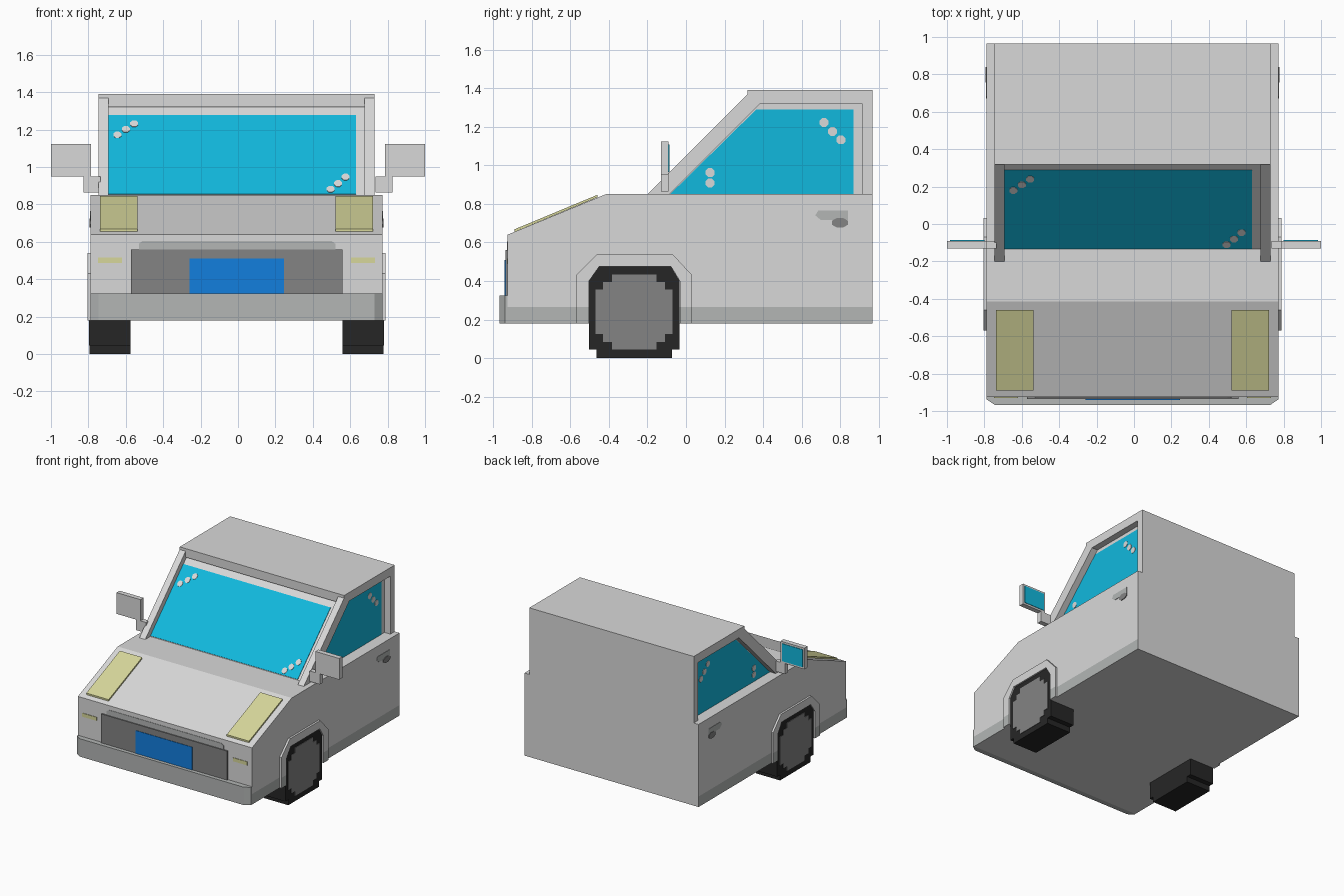
import bpy, bmesh, math

cube = bpy.data.objects.get("Cube")
if cube:
    bpy.data.objects.remove(cube, do_unlink=True)

CX = -0.008  # centre line of the bodywork


def material(name, rgb):
    lin = [c / 255 / 12.92 if c < 11 else ((c / 255 + 0.055) / 1.055) ** 2.4 for c in rgb]
    m = bpy.data.materials.new(name)
    m.use_nodes = True
    m.diffuse_color = (*lin, 1)
    m.node_tree.nodes["Principled BSDF"].inputs["Base Color"].default_value = (*lin, 1)
    return m


paint = material("light_grey_paint", (217, 217, 217))
trim = material("grey_trim", (179, 182, 181))
dark = material("dark_grey", (131, 131, 131))
glass = material("blue_glass", (17, 185, 222))
lamp = material("pale_yellow", (215, 215, 155))
blue = material("plate_blue", (18, 126, 222))
rubber = material("black_rubber", (38, 38, 38))


# Placements: profile (u, v) and depth w to model space
def side(u, v, w):
    return (w, u, v)


def front(u, v, w):
    return (u, -0.925 - w, v)


def level(u, v, w):
    return (u, v, w)


def windscreen(u, v, w):
    return (u, v - 0.985 - w * 0.707, v + w * 0.707)


def hood(u, v, w):
    return (u, v, 0.64 + (v + 0.925) * 0.416 + w)


def prism(name, polys, w0, w1, mat, place, low_trim=None):
    """Extrude one or more profiles from depth w0 to w1."""
    bm = bmesh.new()
    for pts in polys:
        a = [bm.verts.new(place(u, v, w0)) for u, v in pts]
        b = [bm.verts.new(place(u, v, w1)) for u, v in pts]
        bm.faces.new(a)
        bm.faces.new(b)
        for i in range(len(pts)):
            j = (i + 1) % len(pts)
            bm.faces.new((a[i], a[j], b[j], b[i]))
    bmesh.ops.recalc_face_normals(bm, faces=bm.faces[:])
    mesh = bpy.data.meshes.new(name)
    mesh.materials.append(mat)
    if low_trim:  # colour the lower part of the side faces
        mesh.materials.append(trim)
        bmesh.ops.bisect_plane(bm, geom=bm.verts[:] + bm.edges[:] + bm.faces[:],
                               plane_co=(0, 0, low_trim), plane_no=(0, 0, 1))
        bm.normal_update()
        for f in bm.faces:
            if abs(f.normal.x) > 0.9 and f.calc_center_median().z < low_trim:
                f.material_index = 1
    bm.to_mesh(mesh)
    bm.free()
    ob = bpy.data.objects.new(name, mesh)
    bpy.context.collection.objects.link(ob)
    return ob


def rect(u0, u1, v0, v1):
    return [(u0, v0), (u1, v0), (u1, v1), (u0, v1)]


def spot(u, v, ru, rv=None):
    rv = rv or ru
    return [(u + ru * math.cos((k + 0.5) * math.pi / 4),
             v + rv * math.sin((k + 0.5) * math.pi / 4)) for k in range(8)]


# Lower body with sloping hood
prism("lower_body", [[(-0.925, 0.18), (-0.925, 0.64), (-0.415, 0.85), (0.966, 0.85), (0.966, 0.18)]],
      CX - 0.781, CX + 0.781, paint, side, low_trim=0.265)

# Cabin core, roof and windscreen
prism("cabin", [[(-0.135, 0.85), (0.335, 1.32), (0.966, 1.32), (0.966, 0.85)]],
      CX - 0.685, CX + 0.685, paint, side)
prism("roof", [rect(0.318, 0.966, 1.32, 1.39)], CX - 0.685, CX + 0.685, paint, side)
prism("windscreen_glass", [rect(-0.692, 0.63, 0.853, 1.275)], 0, 0.004, glass, windscreen)
prism("windscreen_glints",
      [spot(x, z, 0.023, 0.018) for x, z in
       [(-0.645, 1.168), (-0.6, 1.198), (-0.555, 1.228), (0.495, 0.878), (0.535, 0.908), (0.575, 0.943)]],
      0, 0.007, paint, windscreen)

# Front face: bumper, grille, plate
prism("bumper", [[(CX - 0.781, -0.925), (CX - 0.781, -0.937), (CX - 0.737, -0.967),
                  (CX + 0.737, -0.967), (CX + 0.781, -0.937), (CX + 0.781, -0.925)]],
      0.18, 0.325, trim, level)
prism("grille", [rect(-0.573, 0.558, 0.325, 0.56)], 0, 0.011, dark, front)
prism("grille_top_band", [[(-0.53, 0.56), (0.52, 0.56), (0.52, 0.59), (0.5, 0.605), (-0.51, 0.605), (-0.53, 0.59)]],
      0, 0.003, trim, front)
prism("number_plate", [rect(-0.26, 0.245, 0.325, 0.51)], 0.011, 0.015, blue, front)

for s, label in ((1, "left"), (-1, "right")):
    def at(d):
        return CX + s * d

    # Lamps
    prism(label + "_headlight", [rect(at(0.53), at(0.73), -0.89, -0.46)], 0, 0.013, lamp, hood)
    prism(label + "_indicator", [rect(at(0.612), at(0.74), 0.488, 0.517)], 0, 0.004, lamp, front)

    # Window frame: sloping pillar, roof rail and rear post
    prism(label + "_window_frame",
          [[(-0.2, 0.85), (-0.085, 0.85), (0.385, 1.32), (0.911, 1.32), (0.911, 0.85),
            (0.966, 0.85), (0.966, 1.39), (0.318, 1.39), (0.318, 1.368)]],
          at(0.685), at(0.738), paint, side)

    # Side window
    prism(label + "_window_glass", [[(-0.08, 0.852), (0.365, 1.29), (0.868, 1.29), (0.868, 0.852)]],
          at(0.685), at(0.689), glass, side)
    prism(label + "_window_glints",
          [spot(y, z, 0.025) for y, z in
           [(0.715, 1.222), (0.76, 1.175), (0.803, 1.132), (0.125, 0.962), (0.125, 0.908)]],
          at(0.685), at(0.692), paint, side)

    # Door handle
    prism(label + "_handle", [[(0.67, 0.74), (0.685, 0.765), (0.84, 0.765), (0.84, 0.715), (0.7, 0.715)]],
          at(0.781), at(0.784), trim, side)
    prism(label + "_handle_recess", [spot(0.798, 0.702, 0.046, 0.026)],
          at(0.781), at(0.787), dark, side)

    # Wheel arch
    prism(label + "_wheel_arch",
          [[(-0.57, 0.18), (-0.57, 0.43), (-0.46, 0.54), (-0.07, 0.54), (0.032, 0.43), (0.032, 0.18),
            (-0.032, 0.18), (-0.032, 0.4), (-0.078, 0.475), (-0.45, 0.475), (-0.503, 0.4), (-0.503, 0.18)]],
          at(0.775), at(0.797), paint, side, low_trim=0.265)

    # Blocky wheel
    prism(label + "_tyre",
          [[(-0.465, 0), (-0.073, 0), (-0.073, 0.045), (-0.033, 0.045), (-0.033, 0.4), (-0.078, 0.475),
            (-0.45, 0.475), (-0.503, 0.4), (-0.503, 0.045), (-0.465, 0.045)]],
          at(0.568), at(0.785), rubber, side)
    quarter = [(0.2, 0.115), (0.16, 0.115), (0.16, 0.155), (0.115, 0.155), (0.115, 0.195)]
    hub = (quarter + [(-u, v) for u, v in reversed(quarter)]
           + [(-u, -v) for u, v in quarter] + [(u, -v) for u, v in reversed(quarter)])
    prism(label + "_hub", [[(u - 0.269, v + 0.24) for u, v in hub]], at(0.785), at(0.789), dark, side)

    # Door mirror
    prism(label + "_mirror_arm", [rect(s * 0.735, s * 0.826, 0.865, 0.95)], 0.785, 0.825, paint,
          lambda u, v, w: (u, 0.7 - w - 0.005, v))
    prism(label + "_mirror", [rect(s * 0.785, s * 1.0, 0.95, 1.122)], 0.785, 0.825, paint,
          lambda u, v, w: (u, 0.7 - w - 0.005, v))
    prism(label + "_mirror_glass", [rect(s * 0.8, s * 0.985, 0.965, 1.107)], 0.781, 0.785, glass,
          lambda u, v, w: (u, 0.7 - w - 0.005, v))
